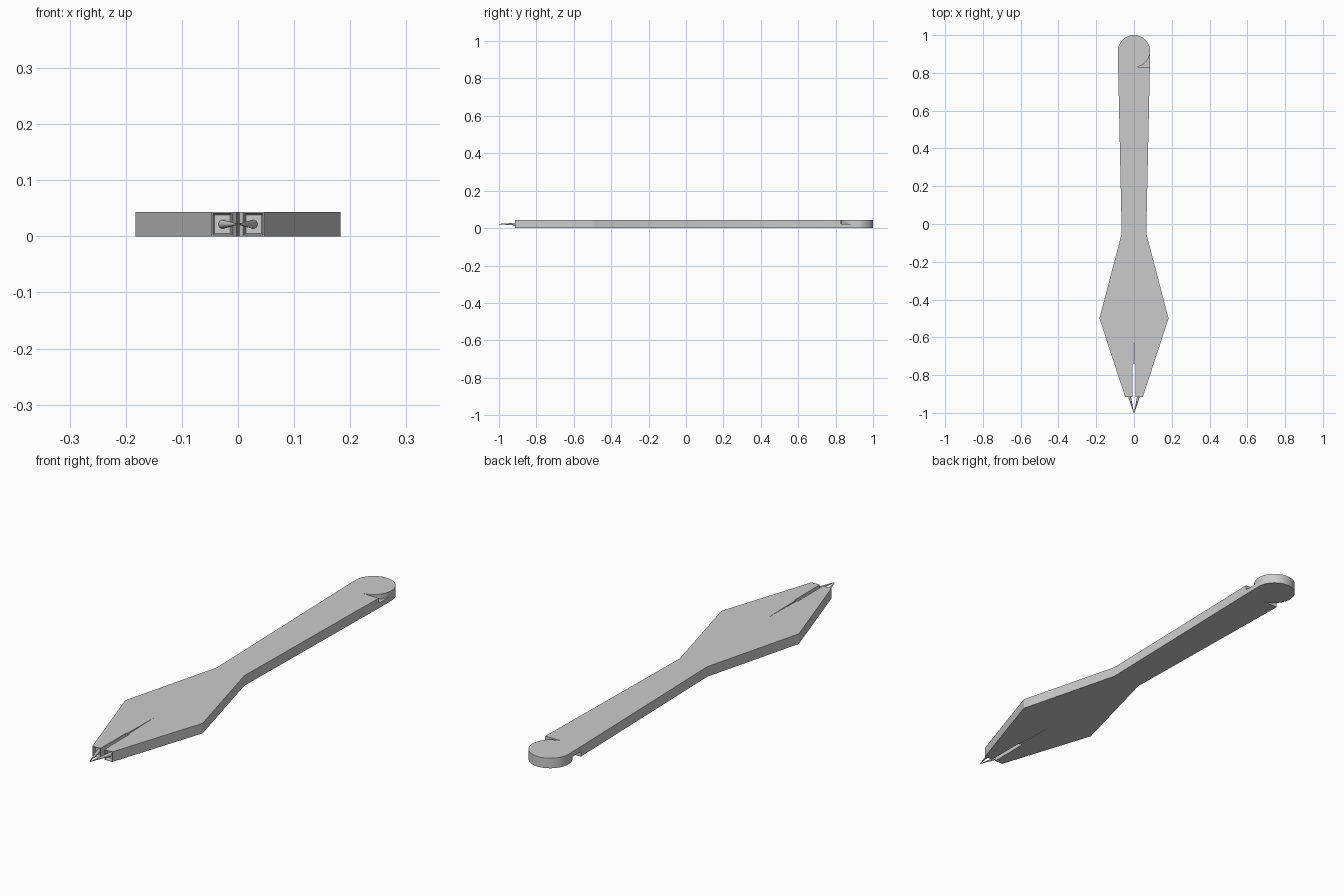
import bpy, bmesh, math
from mathutils import Vector, Matrix

if "Cube" in bpy.data.objects:
    bpy.data.objects.remove(bpy.data.objects["Cube"])

H = 0.043          # overall thickness
HEAD_Y, HEAD_R = 0.915, 0.085


def prism(bm, pts, z0, z1):
    """Extrude a flat outline between two heights."""
    face = bm.faces.new([bm.verts.new((x, y, z0)) for x, y in pts])
    top = bmesh.ops.extrude_face_region(bm, geom=[face])["geom"]
    for v in top:
        if isinstance(v, bmesh.types.BMVert):
            v.co.z = z1


def needle(bm, a, b, r1, r2):
    """Tapered rod from a to b."""
    a, b = Vector(a), Vector(b)
    d = b - a
    m = Matrix.Translation((a + b) / 2) @ d.to_track_quat('Z', 'Y').to_matrix().to_4x4()
    bmesh.ops.create_cone(bm, cap_ends=True, segments=16, radius1=r1,
                          radius2=r2, depth=d.length, matrix=m)


def finish(name, bm, flip):
    """Make the object; the flipped arm is turned half round the long axis."""
    if flip:
        for v in bm.verts:
            v.co.x, v.co.z = -v.co.x, H - v.co.z
    bmesh.ops.recalc_face_normals(bm, faces=bm.faces[:])
    me = bpy.data.meshes.new(name)
    bm.to_mesh(me)
    bm.free()
    ob = bpy.data.objects.new(name, me)
    bpy.context.collection.objects.link(ob)
    bpy.context.view_layer.objects.active = ob
    ob.select_set(True)
    bpy.ops.object.shade_smooth_by_angle(angle=math.radians(30))
    ob.select_set(False)


# Arm outline, including its half of the slot
arm = [(0, 0.83), (0, -0.55), (0.003, -0.74), (0.008, -0.745), (0.009, -0.915),
       (0.047, -0.915), (0.183, -0.5), (0.065, -0.05), (0.084, 0.83)]

# Half-thickness hinge lap: a straight shoulder running into the round head
lap = [(0, 0.83), (0.084, 0.83)]
for i in range(49):
    t = math.radians(270 * i / 48)
    lap.append((HEAD_R * math.cos(t), HEAD_Y + HEAD_R * math.sin(t)))
lap.pop()

for side, flip in (("right", False), ("left", True)):
    # Arm with a recessed socket in its front end
    bm = bmesh.new()
    prism(bm, arm, 0, H)
    bm.normal_update()
    bmesh.ops.recalc_face_normals(bm, faces=bm.faces[:])
    end = [f for f in bm.faces if all(abs(v.co.y + 0.915) < 1e-4 for v in f.verts)]
    bmesh.ops.inset_region(bm, faces=end, thickness=0.003, depth=0)
    bmesh.ops.inset_region(bm, faces=end, thickness=0.004, depth=-0.015)
    finish(side + "_arm", bm, flip)

    # Hinge lap
    bm = bmesh.new()
    prism(bm, lap, 0, H / 2)
    finish(side + "_hinge_lap", bm, flip)

    # Needle tip
    bm = bmesh.new()
    needle(bm, (0.027, -0.90, H / 2), (0.001, -1.0, H / 2), 0.008, 0.001)
    finish(side + "_needle", bm, flip)
